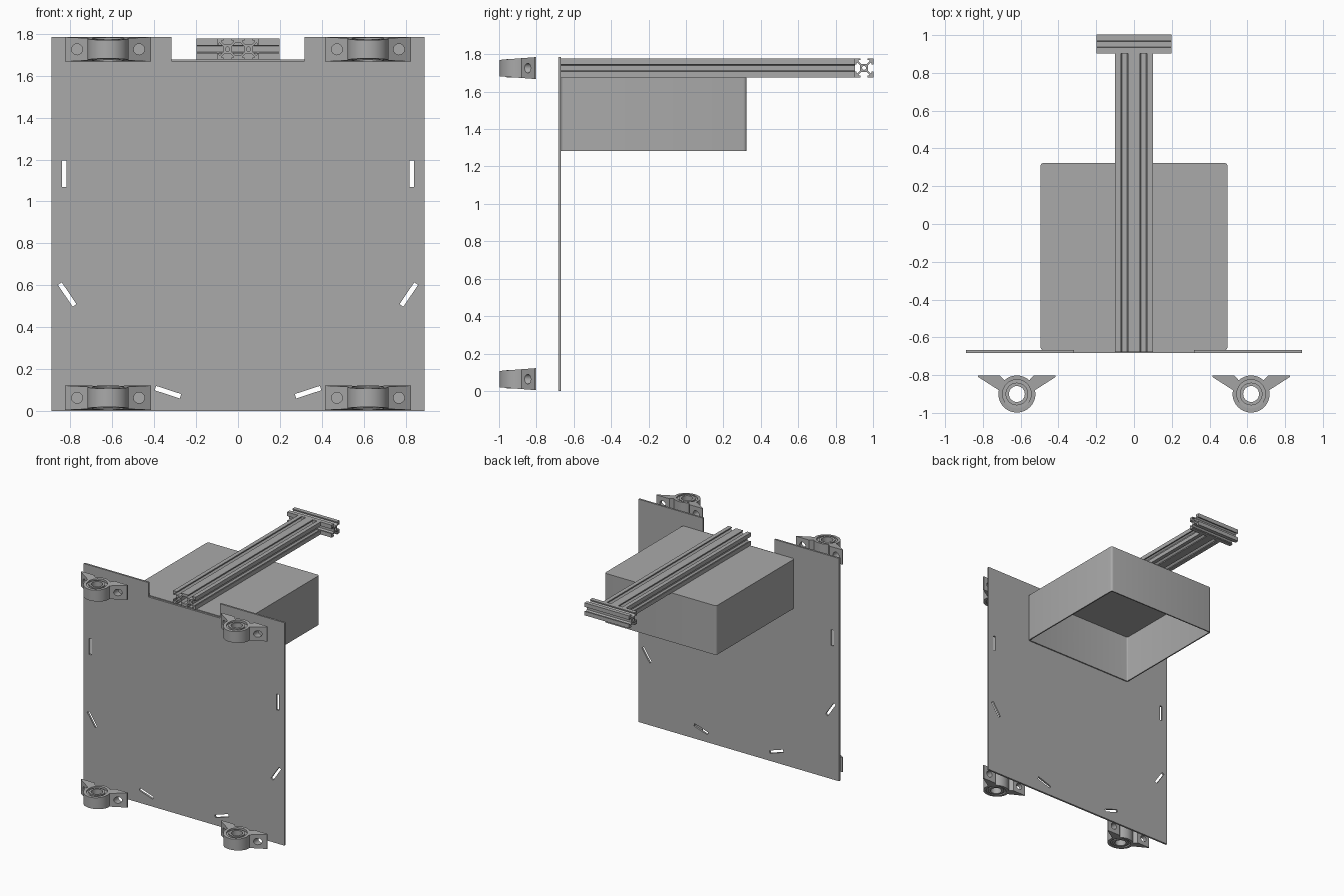
import bpy, bmesh, math
from mathutils import Matrix, Vector

if "Cube" in bpy.data.objects:
    bpy.data.objects.remove(bpy.data.objects["Cube"], do_unlink=True)

GREY = (0.4, 0.4, 0.4, 1.0)
metal = bpy.data.materials.new("plain_grey")
metal.use_nodes = True
metal.diffuse_color = GREY
metal.node_tree.nodes["Principled BSDF"].inputs["Base Color"].default_value = GREY

UPRIGHT = Matrix.Rotation(math.pi / 2, 4, "X")                     # profile in XZ
ALONG_X = Matrix.Rotation(math.pi / 2, 4, "Z") @ UPRIGHT           # profile in YZ
FLAT = Matrix.Identity(4)                                          # profile in XY


def add_object(name, mesh):
    obj = bpy.data.objects.new(name, mesh)
    bpy.context.collection.objects.link(obj)
    return obj


def bake(obj, name):
    """Replace an object by a mesh with its modifiers applied."""
    evaluated = obj.evaluated_get(bpy.context.evaluated_depsgraph_get())
    mesh = bpy.data.meshes.new_from_object(evaluated)
    bpy.data.objects.remove(obj, do_unlink=True)
    mesh.name = name
    mesh.materials.clear()
    mesh.materials.append(metal)
    return add_object(name, mesh)


def extrude(name, loops, depth, turn=FLAT, place=(0, 0, 0)):
    """Extrude a closed outline, with holes, and set it in place."""
    curve = bpy.data.curves.new(name, "CURVE")
    curve.dimensions, curve.fill_mode, curve.extrude = "2D", "BOTH", depth / 2
    for loop in loops:
        spline = curve.splines.new("POLY")
        spline.points.add(len(loop) - 1)
        for point, p in zip(spline.points, loop):
            point.co = (p.real, p.imag, 0, 1)
        spline.use_cyclic_u = True
    obj = bake(add_object(name + "_profile", curve), name)
    bm = bmesh.new()
    bm.from_mesh(obj.data)
    bmesh.ops.remove_doubles(bm, verts=bm.verts, dist=1e-5)
    bm.transform(Matrix.Translation(place) @ turn)
    bmesh.ops.recalc_face_normals(bm, faces=bm.faces)
    for face in bm.faces:
        face.smooth = False
    bm.to_mesh(obj.data)
    bm.free()
    return obj


def smooth(obj):
    bpy.ops.object.select_all(action="DESELECT")
    obj.select_set(True)
    bpy.context.view_layer.objects.active = obj
    bpy.ops.object.shade_smooth_by_angle(angle=math.radians(35))


def arc(radius, start, end, steps, centre=0):
    """Points of an arc as complex numbers, angles in degrees."""
    return [centre + radius * math.e ** (1j * math.radians(start + (end - start) * i / steps))
            for i in range(steps + 1)]


def circle(radius, centre=0, steps=32):
    return arc(radius, 0, 360, steps, centre)[:-1]


def mirrored(points):
    return [complex(-p.real, p.imag) for p in reversed(points)]


# Back plate with a notch in its top edge and six slots
half_outline = [0.89 + 0j, 0.89 + 1.785j, 0.317 + 1.785j, 0.317 + 1.67j]
plate_loops = [half_outline + mirrored(half_outline)]
for centre, angle in ((0.83 + 1.133j, 90), (0.815 + 0.556j, 56), (0.334 + 0.09j, 18)):
    spin = math.e ** (1j * math.radians(angle))
    slot = [centre + spin * c for c in (-0.063 - 0.011j, 0.063 - 0.011j,
                                        0.063 + 0.011j, -0.063 + 0.011j)]
    plate_loops += [slot, mirrored(slot)]
extrude("back_plate", plate_loops, 0.015, UPRIGHT, (0, -0.675, 0))

# Slotted extrusion profiles
half_slot = [0.014 + 0.029j, 0.029 + 0.014j, 0.029 + 0.009j, 0.018 + 0.009j, 0.018 + 0j]
t_slot = mirrored(half_slot) + half_slot


def slotted_outline(half_w, half_h, wide_centres):
    points = []
    for k in range(4):
        length, dist, centres = ((half_w, half_h, wide_centres), (half_h, half_w, (0,)))[k % 2]
        side = [complex(-length, -dist)]
        for c in centres:
            side += [p + complex(c, -dist) for p in t_slot]
        points += [p * 1j ** k for p in side]
    return points


# Long arm: double profile with a hollow middle
half_cavity = [0.014 - 0.029j, 0.029 - 0.014j, 0.029 + 0.014j, 0.014 + 0.029j]
extrude("arm_rail",
        [slotted_outline(0.1, 0.05, (-0.05, 0.05)), half_cavity + mirrored(half_cavity),
         circle(0.0105, -0.05, 16), circle(0.0105, 0.05, 16)],
        1.582, UPRIGHT, (0, 0.113, 1.727))

# Cross bar at the end of the arm
extrude("cross_bar", [slotted_outline(0.05, 0.05, (0,)), circle(0.0105, 0, 16)],
        0.396, ALONG_X, (0, 0.952, 1.727))

# Box hood, open underneath
bm = bmesh.new()
bmesh.ops.create_cube(bm, size=1, matrix=Matrix.Translation((0, -0.172, 1.48))
                      @ Matrix.Diagonal((0.99, 0.992, 0.394, 1)))
bmesh.ops.delete(bm, geom=[f for f in bm.faces if f.normal.z < -0.5], context="FACES_ONLY")
corners = [e for e in bm.edges if abs((e.verts[0].co - e.verts[1].co).z) > 0.1]
bmesh.ops.bevel(bm, geom=corners, offset=0.018, segments=4, affect="EDGES", profile=0.5)
mesh = bpy.data.meshes.new("hood")
bm.to_mesh(mesh)
bm.free()
hood = add_object("hood_shell", mesh)
wall = hood.modifiers.new("wall", "SOLIDIFY")
wall.thickness, wall.offset = 0.01, -1
smooth(bake(hood, "box_hood"))

# Pillow block bearings with upright bores
HALF = 0.059
foot = [0.205 + 0.09j, 0.205 + 0.098j, 0.09 + 0.098j]
housing_outline = (arc(0.098, 168, 372, 32) + foot + arc(0.098, 48, 132, 12) + mirrored(foot))


def bearing(name, x, z):
    place = (x, -0.9, z)
    housing = extrude(name + "_housing", [housing_outline, circle(0.076)], 2 * HALF, FLAT, place)
    for v in housing.data.vertices:                 # thinner towards the front
        v.co.z = z + (v.co.z - z) * (0.87 + 1.3 * (v.co.y + 0.9))
    for side in (-1, 1):                            # bolt holes
        cutter = extrude(name + "_cutter", [circle(0.026, 0, 24)], 0.3, UPRIGHT,
                         (x + side * 0.148, -0.85, z))
        cutter.hide_render = True
        cut = housing.modifiers.new("bolt_hole", "BOOLEAN")
        cut.operation, cut.object, cut.solver = "DIFFERENCE", cutter, "EXACT"
        housing = bake(housing, name + "_housing")
        bpy.data.objects.remove(cutter, do_unlink=True)
    smooth(housing)
    smooth(extrude(name + "_seal", [circle(0.077), circle(0.058)], 0.08, FLAT, place))
    smooth(extrude(name + "_race", [circle(0.06), circle(0.042)], 0.1, FLAT, place))


for level, z in (("lower", 0.063), ("upper", 1.726)):
    for side, x in (("right", -0.62), ("left", 0.62)):
        bearing(f"{level}_{side}_bearing", x, z)
